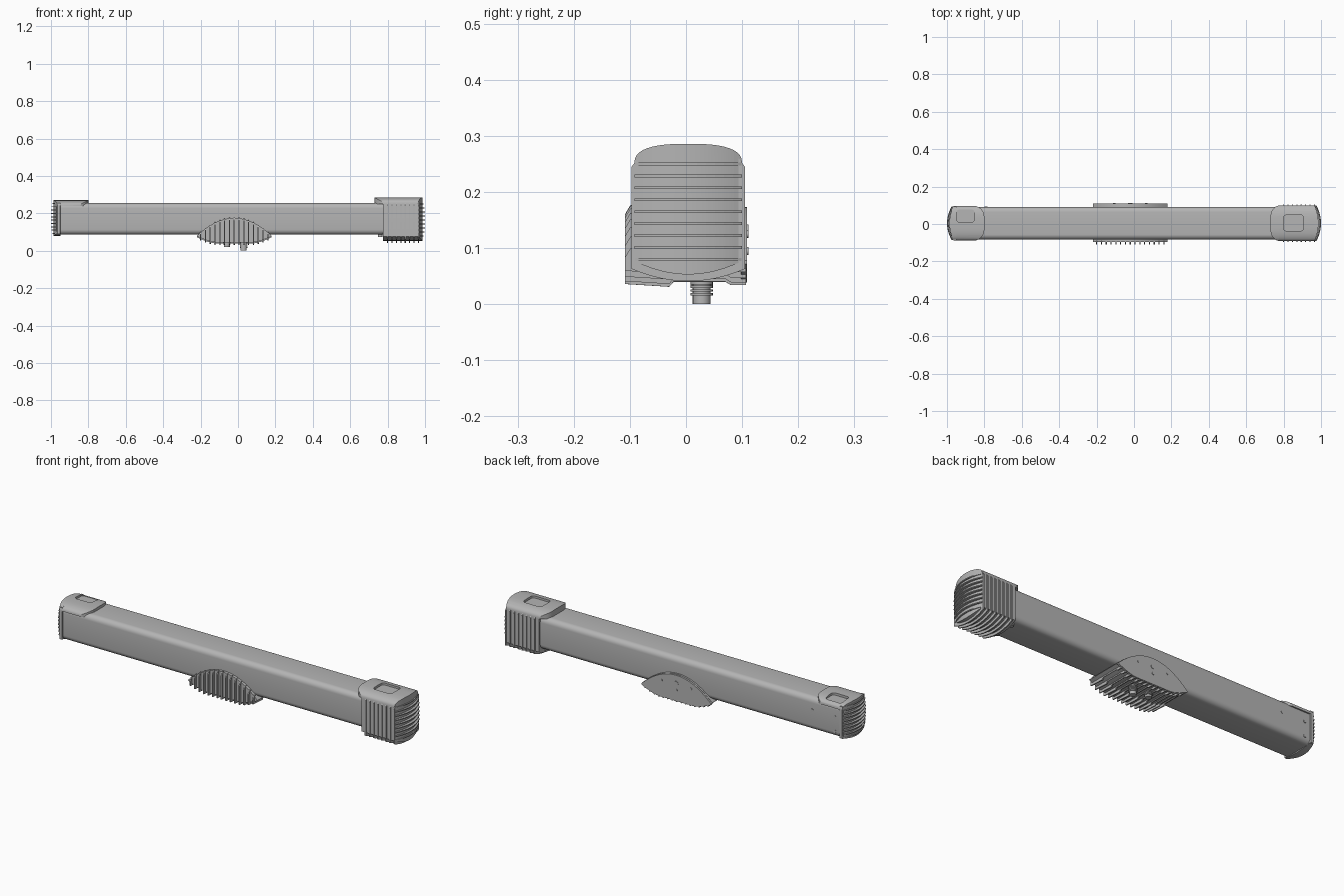
import bpy, bmesh, math
from mathutils import Vector

if "Cube" in bpy.data.objects:
    bpy.data.objects.remove(bpy.data.objects["Cube"])

CY = 0.004  # housing centre line in y

grey = bpy.data.materials.new("satin_grey")
grey.use_nodes = True
colour = (0.46, 0.46, 0.46, 1)
grey.diffuse_color = colour
grey.node_tree.nodes["Principled BSDF"].inputs["Base Color"].default_value = colour

MAPS = {"x": lambda u, v, d: Vector((d, u, v)),
        "y": lambda u, v, d: Vector((u, d, v)),
        "z": lambda u, v, d: Vector((u, v, d))}


def prism_into(bm, pts, axis, lo, hi):
    to3d = MAPS[axis]
    face = bm.faces.new([bm.verts.new(to3d(u, v, lo)) for u, v in pts])
    ext = bmesh.ops.extrude_face_region(bm, geom=[face])
    top = [g for g in ext["geom"] if isinstance(g, bmesh.types.BMVert)]
    bmesh.ops.translate(bm, verts=top, vec=to3d(0, 0, hi - lo))


def finish(name, bm):
    bmesh.ops.recalc_face_normals(bm, faces=bm.faces)
    mesh = bpy.data.meshes.new(name)
    bm.to_mesh(mesh)
    bm.free()
    mesh.materials.append(grey)
    ob = bpy.data.objects.new(name, mesh)
    bpy.context.collection.objects.link(ob)
    return ob


def prisms(name, items):
    bm = bmesh.new()
    for item in items:
        prism_into(bm, *item)
    return finish(name, bm)


def select(ob):
    bpy.ops.object.select_all(action="DESELECT")
    ob.select_set(True)
    bpy.context.view_layer.objects.active = ob


def boolean(ob, cutter, operation):
    cutter.hide_render = True
    mod = ob.modifiers.new("cut", "BOOLEAN")
    mod.operation, mod.object, mod.solver = operation, cutter, "EXACT"
    select(ob)
    bpy.ops.object.modifier_apply(modifier=mod.name)
    bpy.data.objects.remove(cutter)


def smooth(ob, angle=30):
    select(ob)
    bpy.ops.object.shade_smooth_by_angle(angle=math.radians(angle))


def rounded_rect(u0, u1, v0, v1, r, n=6):
    pts = []
    for k, (u, v) in enumerate([(u1 - r, v1 - r), (u0 + r, v1 - r), (u0 + r, v0 + r), (u1 - r, v0 + r)]):
        for i in range(n + 1):
            a = math.pi / 2 * (k + i / n)
            pts.append((u + r * math.cos(a), v + r * math.sin(a)))
    return pts


def arch(w, z0, h, n=20):
    # flattened arch running from +y to -y
    pts = []
    for i in range(n + 1):
        a = math.pi * i / n
        c, s = math.cos(a), math.sin(a)
        pts.append((CY + w * math.copysign(abs(c) ** 0.75, c), z0 + h * abs(s) ** 0.75))
    return pts


def belly(w, z0, rise, n=12):
    # shallow bowl running from -y to +y
    return [(CY + w * t, z0 + rise * t * t) for t in [2 * i / n - 1 for i in range(n + 1)]]


def cap_plan(side, inner, outer, w, bulge, r, n=12):
    # bulged outer end, rounded inner corners, mirrored by side
    pts = [(outer - bulge * t * t, CY + w * t) for t in [2 * i / n - 1 for i in range(n + 1)]]
    for start, sy in ((90, 1), (180, -1)):
        for i in range(7):
            a = math.radians(start + 15 * i)
            pts.append((inner + r + r * math.cos(a), CY + sy * (w - r) + r * math.sin(a)))
    return [(side * x, y) for x, y in pts]


def cap_part(name, section, plan):
    ob = prisms(name, [(section, "x", -1.1, 1.1)])
    boolean(ob, prisms("cutter", [(plan, "z", -0.1, 0.5)]), "INTERSECT")
    return ob


def recess(ob, x0, x1, y0, y1, floor):
    cut = prisms("cutter", [(rounded_rect(x0, x1, y0, y1, 0.015), "z", floor, 0.4)])
    boolean(ob, cut, "DIFFERENCE")


def cylinders(name, items):
    # items: centre, radius, length, axis
    bm = bmesh.new()
    for (x, y, z), r, length, axis in items:
        ring = [(r * math.cos(k * math.pi / 10), r * math.sin(k * math.pi / 10)) for k in range(20)]
        a, b, d = {"x": (y, z, x), "y": (x, z, y), "z": (x, y, z)}[axis]
        prism_into(bm, [(a + u, b + v) for u, v in ring], axis, d - length / 2, d + length / 2)
    ob = finish(name, bm)
    smooth(ob)


# Long beam
smooth(prisms("beam", [(rounded_rect(CY - 0.087, CY + 0.087, 0.086, 0.255, 0.027), "x", -0.97, 0.96)]))

# Large finned cap
W = 0.096
body = cap_part("large_cap_body", arch(W, 0.25, 0.036) + belly(W, 0.053, 0.024),
                cap_plan(1, 0.775, 0.986, W + 0.002, 0.022, 0.004))
recess(body, 0.8, 0.907, -0.037, 0.048, 0.274)
smooth(body)
hood = cap_part("large_cap_hood", arch(W, 0.25, 0.036), cap_plan(1, 0.73, 0.95, W + 0.002, 0, 0.06))
recess(hood, 0.8, 0.907, -0.037, 0.048, 0.274)
smooth(hood)

# Fins that wrap the front, underside and back of the large cap
wrap = [(CY + 0.101, 0.245), (CY + 0.09, 0.26), (CY - 0.09, 0.26), (CY - 0.101, 0.245)]
wrap += belly(0.101, 0.041, 0.022)
prisms("large_cap_wrap_fins", [(wrap, "x", x - 0.003, x + 0.003) for x in [0.8 + 0.0235 * i for i in range(8)]])

# Horizontal slats on both end faces
def slats(name, side, z0, z1, count, w):
    items = []
    for i in range(count):
        t = i / (count - 1)
        z = z0 + (z1 - z0) * t
        tip = 1.0 - 0.008 * abs(2 * t - 1) ** 3
        items.append((cap_plan(side, 0.95, tip, w, 0.025, 0.004), "z", z - 0.0025, z + 0.0025))
    prisms(name, items)


slats("large_cap_end_slats", 1, 0.08, 0.25, 9, 0.096)
slats("small_cap_end_slats", -1, 0.092, 0.253, 10, 0.09)

# Small cap
W = 0.092
smooth(cap_part("small_cap_body", arch(W, 0.24, 0.03) + belly(W, 0.08, 0.012),
                cap_plan(-1, 0.95, 0.987, W + 0.002, 0.022, 0.004)))
hood = cap_part("small_cap_hood", arch(W, 0.238, 0.032), cap_plan(-1, 0.8, 0.975, W + 0.002, 0.01, 0.06))
recess(hood, -0.949, -0.853, 0.01, 0.077, 0.258)
smooth(hood)

# Centre bracket: lens outline spanning the underside of the beam
BX, BW = -0.02, 0.2


def lens_top(u):
    return 0.08 + 0.095 * (1 - u * u)


def lens_bottom(u):
    return 0.047 + 0.033 * max(0, (abs(u) - 0.5) / 0.5) ** 1.5


steps = [i / 14 for i in range(-14, 15)]
lens = [(BX + BW * u, lens_top(u)) for u in steps]
lens += [(BX + BW * u, lens_bottom(u) - 0.002) for u in reversed(steps)]
smooth(prisms("bracket_body", [(lens, "y", -0.097, 0.1)]))
plate = [(BX + BW * u, lens_top(u) - 0.002) for u in steps]
plate += [(BX + BW * u, lens_bottom(u) - 0.008) for u in reversed(steps)]
smooth(prisms("bracket_back_plate", [(plate, "y", 0.098, 0.109)]))

# Bracket fins: front legs with a stepped underside
fins = []
for i in range(15):
    u = -0.9 + 1.8 * i / 14
    top, low = lens_top(u), lens_bottom(u) - 0.011
    outline = [(-0.09, top + 0.003), (-0.099, top + 0.002), (-0.109, top - 0.015), (-0.109, low),
               (-0.03, low - 0.005), (-0.022, low + 0.004), (0.07, low + 0.004),
               (0.08, low - 0.002), (0.107, low - 0.002), (0.107, low + 0.02), (-0.09, low + 0.02)]
    x = BX + BW * u
    fins.append((outline, "x", x - 0.003, x + 0.003))
prisms("bracket_fins", fins)

# Threaded cable connectors under the bracket
for name, x, bottom in (("main_connector", 0.03, 0.0), ("second_connector", -0.06, 0.02)):
    h = 0.05 - bottom
    parts = [((x, 0.028, bottom + h / 2), 0.016, h, "z")]
    for k in range(5):
        parts.append(((x, 0.028, bottom + h * (0.36 + 0.13 * k)), 0.02, h * 0.08, "z"))
    cylinders(name, parts)

# Screws on the beam back, bracket plate and cap flange
cylinders("beam_screws", [((x, CY + 0.087, z), 0.008, 0.004, "y")
                          for x, z in ((-0.92, 0.115), (-0.92, 0.19), (-0.79, 0.19))])
cylinders("plate_screws", [((BX + dx, 0.109, z), r, 0.004, "y")
                           for dx, z, r in ((0, 0.13, 0.012), (-0.085, 0.125, 0.006),
                                            (0.085, 0.125, 0.006), (0, 0.095, 0.007))])
cylinders("flange_screws", [((0.76, CY + s * 0.05, 0.082), 0.012, 0.016, "z") for s in (-1, 1)])
